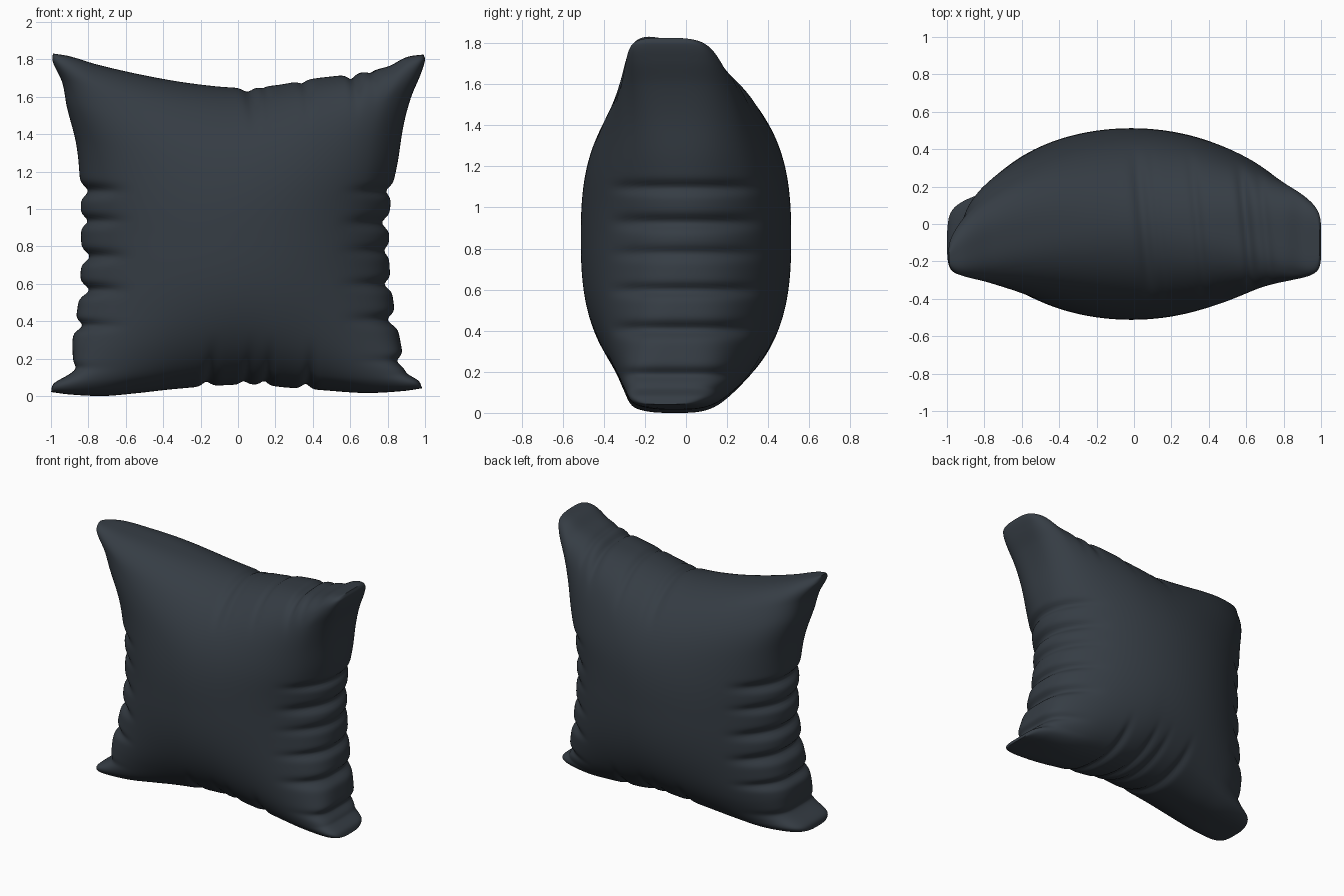
import bpy, bmesh, math
from mathutils import Vector

if "Cube" in bpy.data.objects:
    bpy.data.objects.remove(bpy.data.objects["Cube"], do_unlink=True)

DEPTH = 0.512      # half thickness at the middle
N = 180            # grid cells along each side of a panel

# Seam edges: (x, z) along the bottom and top, (z, x) up the two sides
BOTTOM = [(-1.0, .025), (-.9, .012), (-.72, .004), (-.55, .018), (-.35, .04),
          (-.1, .06), (.1, .065), (.25, .05), (.45, .035), (.68, .02),
          (.88, .03), (.985, .045)]
TOP = [(-.99, 1.835), (-.9, 1.82), (-.75, 1.775), (-.5, 1.718), (-.25, 1.675),
       (0, 1.652), (.2, 1.665), (.4, 1.70), (.6, 1.725), (.8, 1.765),
       (.9, 1.815), (.992, 1.83)]
LEFT = [(.025, -1.0), (.07, -.985), (.12, -.91), (.17, -.885), (.3, -.885),
        (.5, -.855), (.7, -.84), (.95, -.84), (1.15, -.845), (1.35, -.865),
        (1.55, -.915), (1.68, -.94), (1.79, -.99), (1.835, -.99)]
RIGHT = [(.045, .985), (.085, .965), (.13, .9), (.26, .875), (.48, .835),
         (.7, .81), (.9, .81), (1.08, .82), (1.26, .855), (1.45, .885),
         (1.6, .925), (1.72, .975), (1.80, 1.0), (1.83, .992)]

# Creases: (position along the edge, inward depth, width)
FOLDS_LEFT = [(1.10, .04, .035), (.94, .035, .03), (.75, .045, .035),
              (.57, .05, .035), (.38, .04, .03), (.15, .02, .03)]
FOLDS_RIGHT = [(1.10, .03, .03), (.93, .04, .035), (.78, .025, .03),
               (.60, .035, .03), (.41, .045, .035), (.19, .03, .03)]
FOLDS_TOP = [(.05, .022, .035), (.13, .008, .02), (.34, .015, .025),
             (.60, .028, .03), (.70, .012, .025)]
FOLDS_BOTTOM = [(-.17, .025, .03), (.03, .018, .025), (.14, .022, .025),
                (.36, .028, .03)]


def smoothstep(a, b, v):
    t = min(1, max(0, (v - a) / (b - a)))
    return t * t * (3 - 2 * t)


def curve(points, pos):
    """Smooth curve through points sorted by their first value."""
    def slope(k):
        a, b = points[max(k - 1, 0)], points[min(k + 1, len(points) - 1)]
        return (b[1] - a[1]) / (b[0] - a[0])
    i = 0
    while i < len(points) - 2 and pos > points[i + 1][0]:
        i += 1
    (p0, v0), (p1, v1) = points[i], points[i + 1]
    w = p1 - p0
    t = (pos - p0) / w
    return (v0 * (1 + 2 * t) * (1 - t) ** 2 + v1 * t * t * (3 - 2 * t)
            + w * (slope(i) * t * (1 - t) ** 2 - slope(i + 1) * t * t * (1 - t)))


def sample(points, params):
    """Positions and values along an edge for parameters from -1 to 1."""
    a, b = points[0][0], points[-1][0]
    spots = [a + (b - a) * (p + 1) / 2 for p in params]
    return [(p, curve(points, p)) for p in spots]


def crease(folds, pos):
    return sum(d * math.exp(-((pos - p) / w) ** 2) for p, d, w in folds)


# Parameters crowd toward the seam, where the cushion rounds over
params = [math.sin(math.pi * (i / N - 0.5)) for i in range(N + 1)]
bottom = [Vector(p) for p in sample(BOTTOM, params)]
top = [Vector(p) for p in sample(TOP, params)]
left = [Vector((x, z)) for z, x in sample(LEFT, params)]
right = [Vector((x, z)) for z, x in sample(RIGHT, params)]


def seam_patch(i, j):
    """Position in the seam plane, blended from the four edges."""
    u, v = (params[i] + 1) / 2, (params[j] + 1) / 2
    corners = ((bottom[0] * (1 - u) + bottom[-1] * u) * (1 - v)
               + (top[0] * (1 - u) + top[-1] * u) * v)
    return (left[j] * (1 - u) + right[j] * u
            + bottom[i] * (1 - v) + top[i] * v - corners)


def panel_point(i, j, side):
    s, t = params[i], params[j]
    p = seam_patch(i, j)
    # Fullness: rounded walls, blunt and still fairly thick corners
    sharp = smoothstep(0.3, 1, -s) * smoothstep(0.3, 1, t)
    corner = abs(s * t)
    power = 0.5 - (0.32 - 0.12 * sharp) * corner ** 1.5
    full = max(0, (1 - s * s) * (1 - abs(t) ** 2.6))
    y = side * DEPTH * full ** power
    # Corners lean toward the front, the upper right one most
    y -= (0.1 + 0.08 * sharp) * corner ** 2
    # Gathered creases pull the seam inward
    side_folds, end_folds = (FOLDS_RIGHT if s > 0 else FOLDS_LEFT), (FOLDS_TOP if t > 0 else FOLDS_BOTTOM)
    dx = crease(side_folds, p.y) * smoothstep(0.62, 0.97, abs(s))
    dz = crease(end_folds, p.x + 0.1 * y) * smoothstep(0.62, 0.97, abs(t))
    return Vector((p.x - math.copysign(dx, s), y, p.y - math.copysign(dz, t)))


# Cushion body: front and back panels joined along the seam
bm = bmesh.new()
for side in (-1, 1):
    grid = [[bm.verts.new(panel_point(i, j, side)) for j in range(N + 1)]
            for i in range(N + 1)]
    for i in range(N):
        for j in range(N):
            bm.faces.new((grid[i][j], grid[i + 1][j],
                          grid[i + 1][j + 1], grid[i][j + 1]))
bmesh.ops.remove_doubles(bm, verts=bm.verts, dist=0.00002)
bmesh.ops.recalc_face_normals(bm, faces=bm.faces)

# Stand the cushion on the ground
low = min(v.co.z for v in bm.verts)
for v in bm.verts:
    v.co.z -= low
mesh = bpy.data.meshes.new("cushion")
bm.to_mesh(mesh)
bm.free()
cushion = bpy.data.objects.new("cushion", mesh)
bpy.context.collection.objects.link(cushion)

# Dark slate fabric
fabric = bpy.data.materials.new("dark slate fabric")
fabric.use_nodes = True
colour = (0.036, 0.046, 0.058, 1)
fabric.diffuse_color = colour
bsdf = fabric.node_tree.nodes["Principled BSDF"]
bsdf.inputs["Base Color"].default_value = colour
bsdf.inputs["Roughness"].default_value = 0.8
mesh.materials.append(fabric)

for poly in mesh.polygons:
    poly.use_smooth = True
